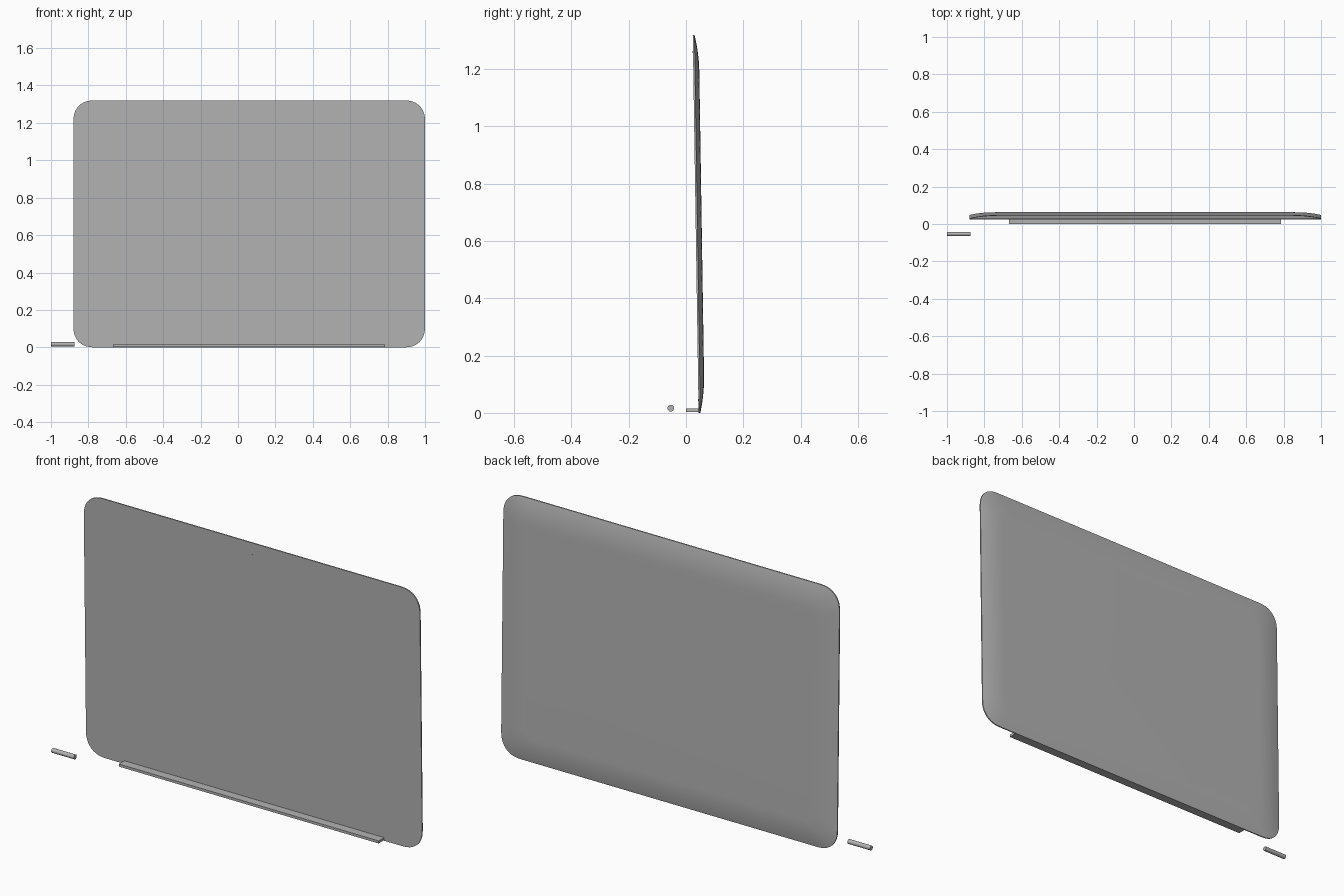
import bpy
import bmesh
import math
from mathutils import Matrix, Vector

old = bpy.data.objects.get("Cube")
if old:
    bpy.data.objects.remove(old, do_unlink=True)

# One grey metal for the whole model
grey = bpy.data.materials.new("grey_metal")
grey.use_nodes = True
colour = (0.45, 0.45, 0.45, 1)
grey.diffuse_color = colour
grey.node_tree.nodes["Principled BSDF"].inputs["Base Color"].default_value = colour

WIDTH, HEIGHT = 1.88, 1.32
CENTRE_X = 0.06
FRONT_Y, LEAN = 0.044, 0.0155   # front face position at the floor, and its lean
LIP, DEPTH, BEVEL = 0.006, 0.021, 0.13


def finish(bm, name, angle=30):
    bmesh.ops.recalc_face_normals(bm, faces=bm.faces)
    mesh = bpy.data.meshes.new(name)
    bm.to_mesh(mesh)
    bm.free()
    obj = bpy.data.objects.new(name, mesh)
    bpy.context.collection.objects.link(obj)
    mesh.materials.append(grey)
    bpy.ops.object.select_all(action='DESELECT')
    obj.select_set(True)
    bpy.context.view_layer.objects.active = obj
    bpy.ops.object.shade_smooth_by_angle(angle=math.radians(angle))
    return obj


def front_y(z):
    return FRONT_Y - LEAN * z


def ring(bm, inset, depth, steps=10):
    """Rounded rectangle, inset from the lid outline and set back by depth."""
    radius = 0.11 - inset * 0.4
    half_w, half_h = WIDTH / 2 - inset, HEIGHT / 2 - inset
    verts = []
    for corner, (sx, sz) in enumerate([(1, 1), (-1, 1), (-1, -1), (1, -1)]):
        for i in range(steps + 1):
            a = math.pi / 2 * (i / steps + corner)
            c, s = (math.copysign(abs(f) ** 0.88, f) for f in (math.cos(a), math.sin(a)))
            x = CENTRE_X + sx * (half_w - radius) + radius * c
            z = HEIGHT / 2 + sz * (half_h - radius) + radius * s
            verts.append(bm.verts.new((x, front_y(z) + depth, z)))
    return verts


# Lid: flat front, thin lip, softly domed border on the back
bm = bmesh.new()
rings = [ring(bm, 0, 0)]
for k in range(11):
    u = (k / 10) ** 1.5
    rings.append(ring(bm, BEVEL * u, LIP + (DEPTH - LIP) * (1 - (1 - u) ** 2)))
for lower, upper in zip(rings, rings[1:]):
    n = len(lower)
    for i in range(n):
        j = (i + 1) % n
        bm.faces.new((lower[i], lower[j], upper[j], upper[i]))
bm.faces.new(rings[0])
bm.faces.new(rings[-1])
finish(bm, "lid")

# Hinge bar along the bottom of the front
bm = bmesh.new()
size = Vector((1.454, 0.046, 0.013))
bmesh.ops.create_cube(bm, size=1, matrix=Matrix.Translation((CENTRE_X, 0.023, 0.0095))
                      @ Matrix.Diagonal(size).to_4x4())
finish(bm, "hinge_bar")

# Loose hinge pin beside the lid
bm = bmesh.new()
bmesh.ops.create_cone(bm, cap_ends=True, segments=24, radius1=0.0115, radius2=0.0115, depth=0.127,
                      matrix=Matrix.Translation((-0.9365, -0.053, 0.0165))
                      @ Matrix.Rotation(math.pi / 2, 4, 'Y'))
finish(bm, "hinge_pin")

# Pinholes near the top and bottom of the front face
for name, z in (("upper_pinhole", 1.26), ("lower_pinhole", 0.045)):
    bm = bmesh.new()
    bmesh.ops.create_cone(bm, cap_ends=True, segments=12, radius1=0.003, radius2=0.003, depth=0.002,
                          matrix=Matrix.Translation((CENTRE_X, front_y(z), z))
                          @ Matrix.Rotation(math.pi / 2, 4, 'X'))
    finish(bm, name)
